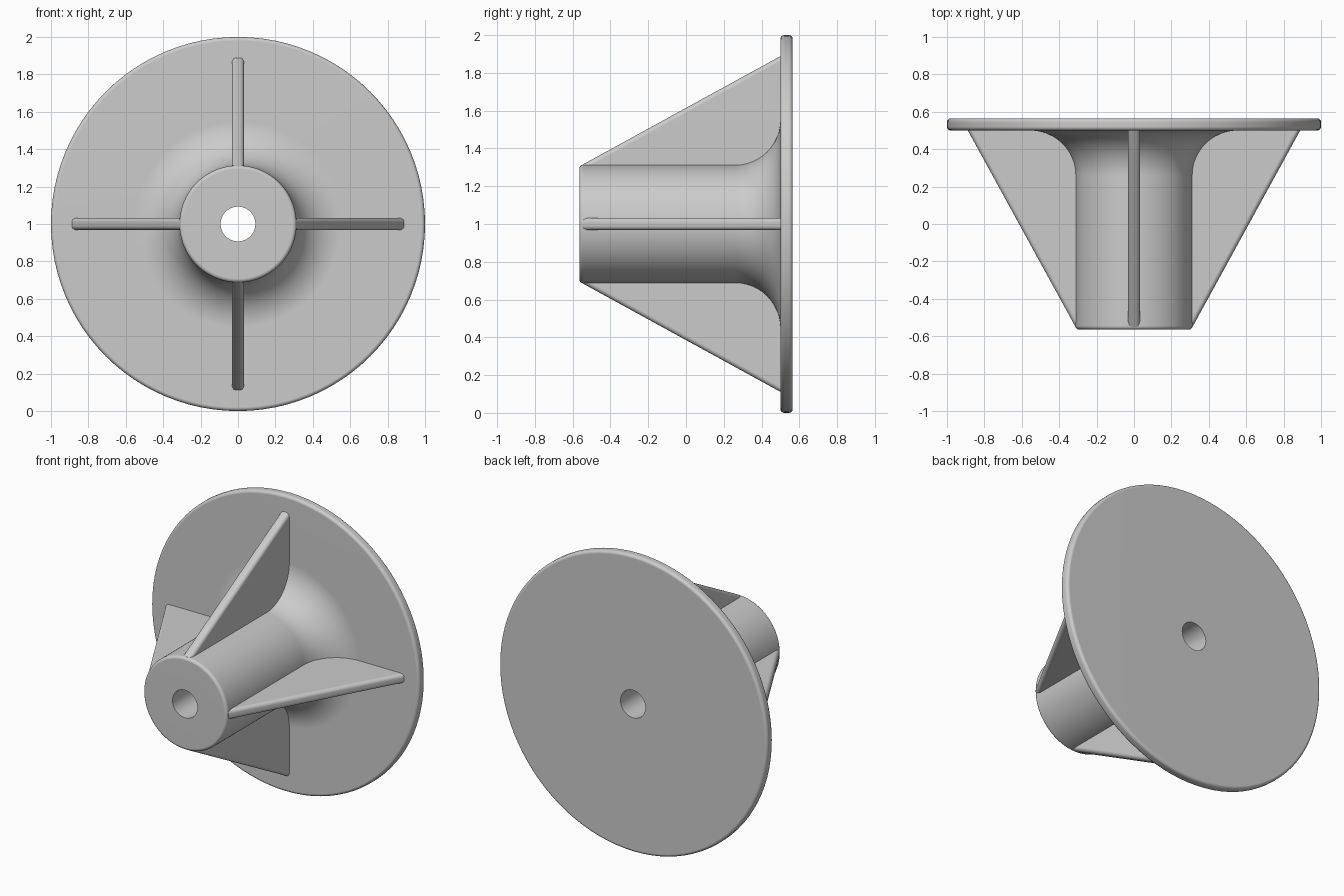
import bpy, bmesh
from math import pi, sin, cos, radians
from mathutils import Matrix, Vector

cube = bpy.data.objects.get("Cube")
if cube:
    bpy.data.objects.remove(cube, do_unlink=True)

CENTRE = Vector((0, 0, 1))
FRONT, BACK, FACE = -0.565, 0.565, 0.5     # hub end, flange back, flange front
BORE, HUB, RIM, FILLET = 0.093, 0.313, 1.0, 0.24
ROUND, RIB_T = 0.02, 0.066

grey = bpy.data.materials.new("plain grey")
grey.use_nodes = True
grey.diffuse_color = (0.6, 0.6, 0.6, 1)
grey.node_tree.nodes["Principled BSDF"].inputs["Base Color"].default_value = (0.6, 0.6, 0.6, 1)


def arc(r, y, radius, start, end, steps):
    """Points of an arc in the radius / depth plane."""
    angles = [radians(start + (end - start) * i / steps) for i in range(steps + 1)]
    return [(r + radius * cos(a), y + radius * sin(a)) for a in angles]


def finish(bm, name):
    """Turn a bmesh into a smooth, grey object."""
    bmesh.ops.recalc_face_normals(bm, faces=bm.faces)
    mesh = bpy.data.meshes.new(name)
    bm.to_mesh(mesh)
    bm.free()
    mesh.materials.append(grey)
    obj = bpy.data.objects.new(name, mesh)
    bpy.context.collection.objects.link(obj)
    obj.location = CENTRE
    bpy.ops.object.select_all(action='DESELECT')
    obj.select_set(True)
    bpy.context.view_layer.objects.active = obj
    bpy.ops.object.shade_smooth_by_angle(angle=radians(35))
    normals = obj.modifiers.new("flat_face_normals", 'WEIGHTED_NORMAL')
    normals.keep_sharp = True
    return obj


# Hub and flange: one profile revolved around the depth axis
profile = [(BORE, BACK), (BORE, FRONT)]
profile += arc(HUB - ROUND, FRONT + ROUND, ROUND, -90, 0, 4)
profile += arc(HUB + FILLET, FACE - FILLET, FILLET, 180, 90, 12)
profile += arc(RIM - ROUND, FACE + ROUND, ROUND, -90, 0, 4)
profile += arc(RIM - ROUND, BACK - ROUND, ROUND, 0, 90, 4)

bm = bmesh.new()
verts = [bm.verts.new((r, y, 0)) for r, y in profile]
edges = [bm.edges.new((a, b)) for a, b in zip(verts, verts[1:] + verts[:1])]
bmesh.ops.spin(bm, geom=verts + edges, cent=(0, 0, 0), axis=(0, 1, 0),
               angle=2 * pi, steps=96, use_merge=True)
bmesh.ops.remove_doubles(bm, verts=bm.verts, dist=1e-5)
finish(bm, "hub_and_flange")


# Ribs: triangular webs with a rounded sloping edge
def rib(name, turn):
    bm = bmesh.new()
    outline = [(0.25, -0.55), (0.313, -0.55), (0.905, 0.53), (0.25, 0.53)]
    sides = [[bm.verts.new((r, y, z)) for r, y in outline]
             for z in (-RIB_T / 2, RIB_T / 2)]
    bm.faces.new(sides[0])
    bm.faces.new(sides[1])
    for i in range(4):
        j = (i + 1) % 4
        bm.faces.new((sides[0][i], sides[0][j], sides[1][j], sides[1][i]))
    slope = [bm.edges.get((s[1], s[2])) for s in sides]
    bmesh.ops.bevel(bm, geom=slope, offset=0.024, segments=5,
                    profile=0.5, affect='EDGES')
    bm.transform(Matrix.Rotation(turn, 4, 'Y'))
    finish(bm, name)


for i, side in enumerate(("left", "bottom", "right", "top")):
    rib(side + "_rib", i * pi / 2)
